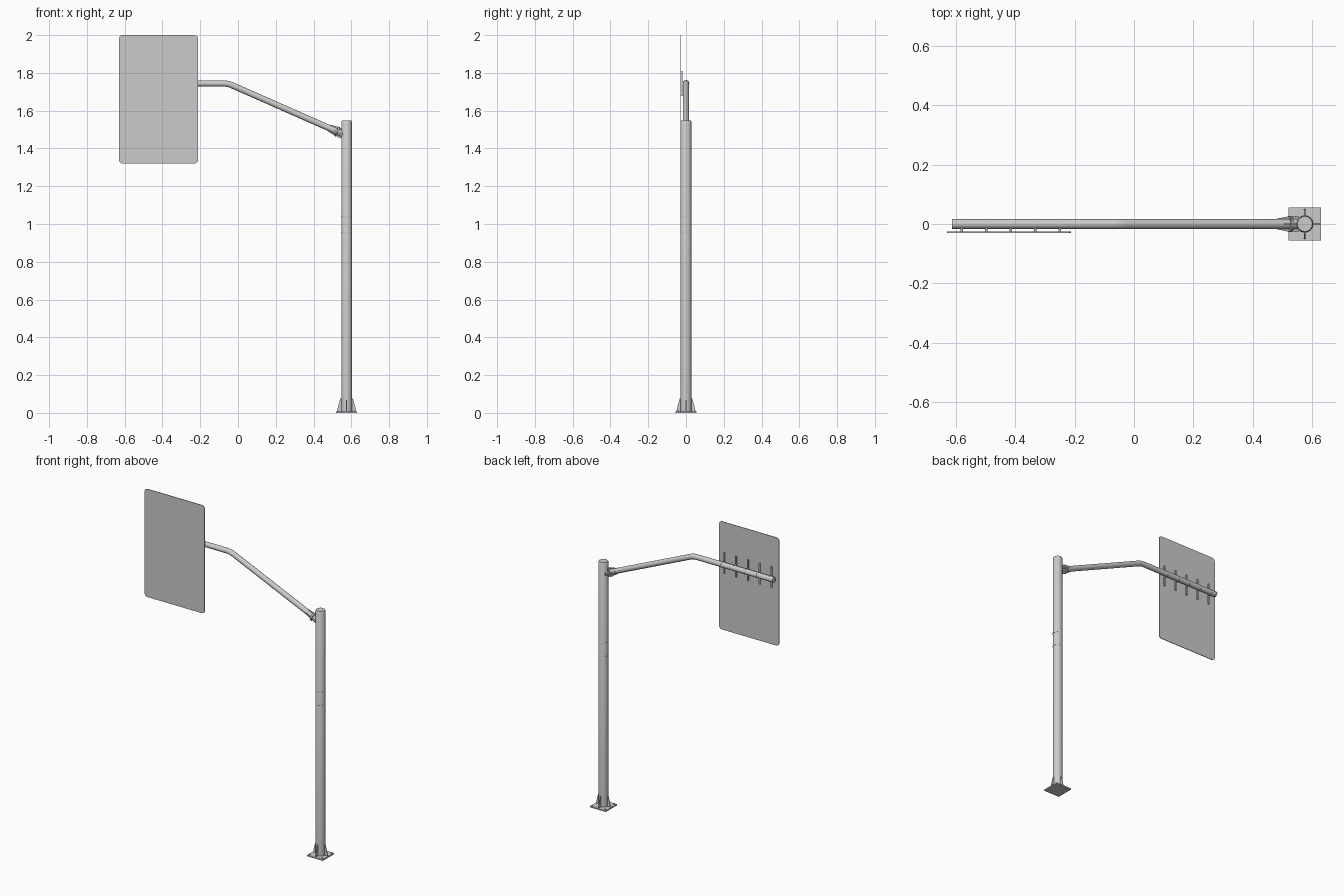
import bpy, bmesh, math
from mathutils import Vector, Matrix

if "Cube" in bpy.data.objects:
    bpy.data.objects.remove(bpy.data.objects["Cube"])

PX, PR = 0.575, 0.028            # pole centre x and radius
AR, AZ = 0.0165, 1.744           # arm radius and height
BEND = Vector((-0.053, 0, AZ))
D = Vector((0.583, 0, -0.257)).normalized()   # sloping arm direction
AXIS_ROT = D.to_track_quat('Z', 'Y').to_matrix().to_4x4()


def finish(name, bm, matrix=Matrix()):
    bmesh.ops.recalc_face_normals(bm, faces=bm.faces)
    me = bpy.data.meshes.new(name)
    bm.to_mesh(me)
    bm.free()
    ob = bpy.data.objects.new(name, me)
    ob.matrix_world = matrix
    bpy.context.collection.objects.link(ob)
    bpy.ops.object.select_all(action='DESELECT')
    bpy.context.view_layer.objects.active = ob
    ob.select_set(True)
    bpy.ops.object.shade_smooth_by_angle(angle=math.radians(35))
    return ob


def prism(name, pts, thick, matrix=Matrix()):
    """Extrude a local XZ outline along Y, centred."""
    bm = bmesh.new()
    f = bm.faces.new([bm.verts.new((x, -thick / 2, z)) for x, z in pts])
    r = bmesh.ops.extrude_face_region(bm, geom=[f])
    vs = [v for v in r['geom'] if isinstance(v, bmesh.types.BMVert)]
    bmesh.ops.translate(bm, verts=vs, vec=(0, thick, 0))
    return finish(name, bm, matrix)


def box(name, c, s):
    x, z = s[0] / 2, s[2] / 2
    return prism(name, [(-x, -z), (x, -z), (x, z), (-x, z)], s[1], Matrix.Translation(c))


def lathe(name, prof, matrix, n=32):
    """Spin an (r, z) profile around local Z."""
    bm = bmesh.new()
    vs = [bm.verts.new((r, 0, z)) for r, z in prof]
    es = [bm.edges.new(p) for p in zip(vs, vs[1:])]
    bmesh.ops.spin(bm, geom=vs + es, cent=(0, 0, 0), axis=(0, 0, 1),
                   angle=2 * math.pi, steps=n, use_duplicate=False)
    bmesh.ops.remove_doubles(bm, verts=bm.verts, dist=1e-5)
    return finish(name, bm, matrix)


def disc(name, r, h, matrix, n=32):
    return lathe(name, [(0, 0), (r, 0), (r, h), (0, h)], matrix, n)


def at(x, y, z):
    return Matrix.Translation((x, y, z))


# Pole with softened cap and joint bands
lathe("pole", [(0, 0.004), (PR, 0.004), (PR, 1.541), (PR - 0.003, 1.547), (0, 1.547)], at(PX, 0, 0), 40)
for z in (0.955, 1.04):
    r = PR + 0.001
    lathe("pole_band", [(PR - 0.001, -0.002), (r, -0.002), (r, 0.002), (PR - 0.001, 0.002)], at(PX, 0, z), 40)

# Base plate, gussets and anchor bolts
box("base_plate", (PX, 0, 0.004), (0.11, 0.11, 0.008))
for i in range(4):
    m = at(PX, 0, 0) @ Matrix.Rotation(i * math.pi / 2, 4, 'Z')
    prism("base_gusset", [(0.026, 0.006), (0.05, 0.006), (0.048, 0.022), (0.034, 0.075), (0.026, 0.075)], 0.004, m)
    disc("anchor_bolt", 0.0045, 0.006, m @ at(0.045, 0.045, 0.007), 6)

# Arm: swept tube with a rounded bend
FX = 0.525
F = BEND + D * ((FX - BEND.x) / D.x)          # flange centre
a, b = BEND + Vector((-0.025, 0, 0)), BEND + D * 0.025
bend = [a * (1 - t) ** 2 + BEND * (2 * t * (1 - t)) + b * t ** 2 for t in (i / 6 for i in range(7))]
path = [Vector((-0.61, 0, AZ))] + bend + [F]
cu = bpy.data.curves.new("arm", 'CURVE')
cu.dimensions = '3D'
cu.bevel_depth, cu.bevel_resolution, cu.use_fill_caps = AR, 6, True
sp = cu.splines.new('POLY')
sp.points.add(len(path) - 1)
for p, v in zip(sp.points, path):
    p.co = (*v, 1)
arm = bpy.data.objects.new("arm", cu)
bpy.context.collection.objects.link(arm)
bpy.ops.object.select_all(action='DESELECT')
bpy.context.view_layer.objects.active = arm
arm.select_set(True)
bpy.ops.object.convert(target='MESH')
bpy.ops.object.shade_smooth_by_angle(angle=math.radians(35))
disc("arm_end_cap", AR + 0.0006, 0.008, at(-0.613, 0, AZ) @ Matrix.Rotation(math.pi / 2, 4, 'Y'))

# Flanged joint between arm and pole
J = Matrix.Translation(F) @ AXIS_ROT
disc("arm_flange", 0.027, 0.004, J @ at(0, 0, -0.0042))
disc("stub_flange", 0.027, 0.004, J @ at(0, 0, 0.0002))
disc("stub", AR, 0.04, J)
for i in range(4):
    m = J @ Matrix.Rotation(i * math.pi / 2, 4, 'Z')
    prism("arm_gusset", [(0.015, -0.003), (0.025, -0.003), (0.025, -0.009), (0.018, -0.048), (0.015, -0.048)], 0.003, m)
    prism("stub_gusset", [(0.012, 0.003), (0.024, 0.003), (0.027, 0.03), (0.012, 0.036)], 0.003, m)
    disc("flange_bolt", 0.003, 0.014, m @ Matrix.Rotation(math.pi / 4, 4, 'Z') @ at(0.022, 0, -0.007), 6)

# Sign panel with rounded corners
w, h, r = 0.209, 0.34, 0.02
outline = []
for k, (sx, sz) in enumerate(((1, 1), (-1, 1), (-1, -1), (1, -1))):
    for j in range(7):
        t = (k + j / 6) * math.pi / 2
        outline.append((sx * (w - r) + r * math.cos(t), sz * (h - r) + r * math.sin(t)))
prism("sign_panel", outline, 0.004, at(-0.421, -0.028, 1.66))

# Mounting bars and clamps behind the panel
for i in range(5):
    x = -0.58 + i * 0.0825
    box("mount_bar", (x, -0.0225, AZ), (0.009, 0.008, 0.132))
    lathe("arm_clamp", [(AR - 0.001, -0.003), (AR + 0.001, -0.003), (AR + 0.001, 0.003), (AR - 0.001, 0.003)],
          at(x, 0, AZ) @ Matrix.Rotation(math.pi / 2, 4, 'Y'))
    box("clamp_block", (x, -0.017, AZ), (0.009, 0.012, 0.024))
